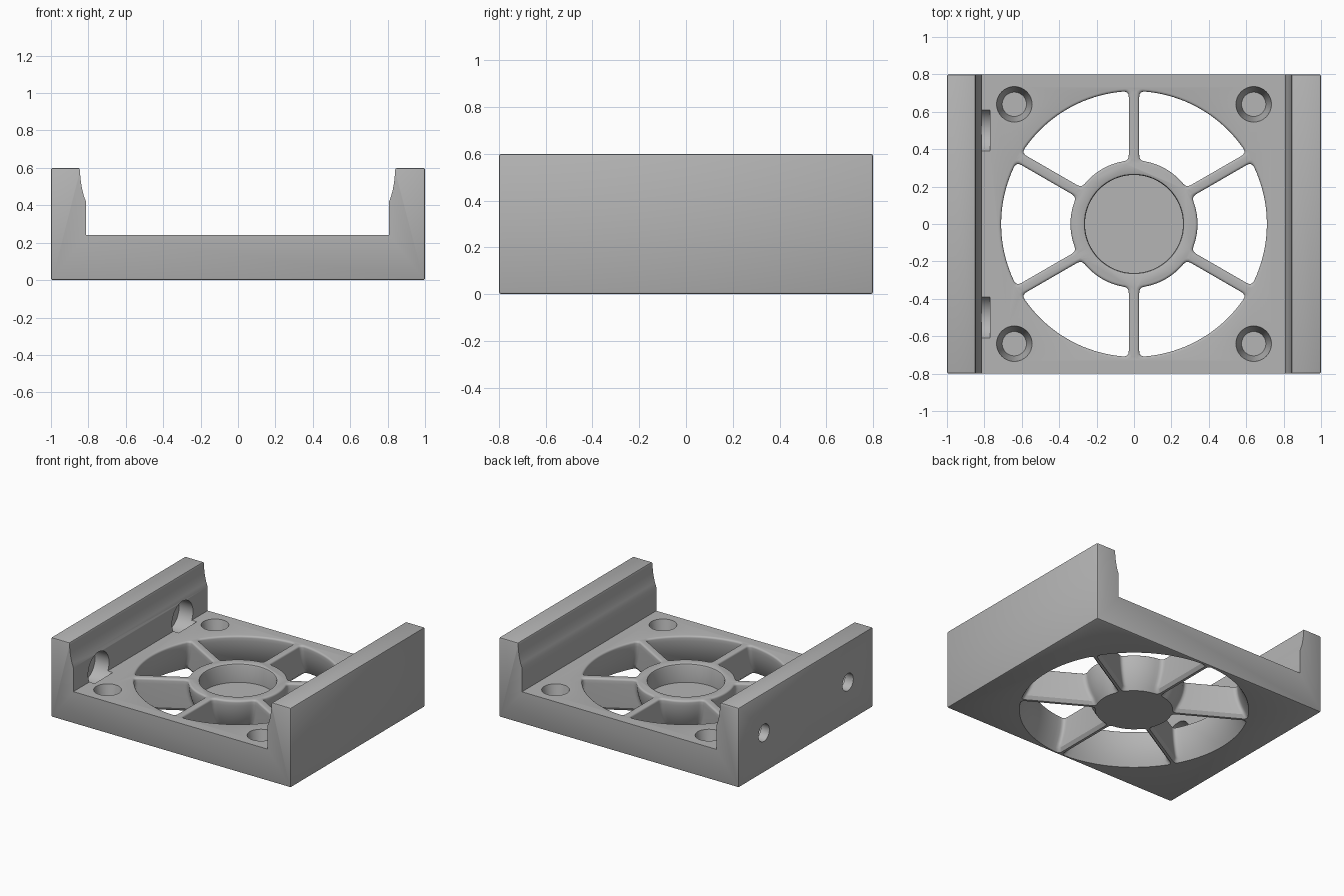
import bpy, bmesh
from math import sin, cos, asin, pi, radians, sqrt
from mathutils import Matrix, Vector

cube = bpy.data.objects.get("Cube")
if cube:
    bpy.data.objects.remove(cube, do_unlink=True)

FLOOR, TOP, DEPTH = 0.24, 0.6, 0.8

grey = bpy.data.materials.new("plain grey")
grey.use_nodes = True
grey.diffuse_color = (0.46, 0.46, 0.46, 1)
grey.node_tree.nodes["Principled BSDF"].inputs["Base Color"].default_value = grey.diffuse_color


def make_object(name, bm):
    bmesh.ops.recalc_face_normals(bm, faces=bm.faces)
    mesh = bpy.data.meshes.new(name)
    bm.to_mesh(mesh)
    bm.free()
    mesh.materials.append(grey)
    obj = bpy.data.objects.new(name, mesh)
    bpy.context.collection.objects.link(obj)
    return obj


def loft(bm, layers, matrix):
    """Closed solid through a stack of equal-length contours."""
    rings = [[bm.verts.new(matrix @ Vector(p)) for p in layer] for layer in layers]
    n = len(rings[0])
    for a, b in zip(rings, rings[1:]):
        for i in range(n):
            j = (i + 1) % n
            bm.faces.new((a[i], a[j], b[j], b[i]))
    bm.faces.new(rings[0][::-1])
    bm.faces.new(rings[-1])


def turned(bm, profile, matrix, sides=48):
    """Solid of revolution from (radius, height) pairs."""
    loft(bm, [[(r * cos(2 * pi * i / sides), r * sin(2 * pi * i / sides), z)
               for i in range(sides)] for r, z in profile], matrix)


def sector(z, r_in, r_out, half, corner=0.03):
    """Outline of one air opening between two spokes, with rounded corners."""
    def polar(r, a):
        return Vector((r * cos(a), r * sin(a), z))

    def limit(r):
        return radians(30) - asin(half / r)

    def bend(a, p, b):
        return [a * (1 - t) ** 2 + p * 2 * t * (1 - t) + b * t * t
                for t in (0.25, 0.5, 0.75)]

    a_out, a_in = limit(r_out), limit(r_in)
    arc_out, arc_in = a_out - corner / r_out, a_in - corner / r_in
    points = []
    for r, arc, side, n in ((r_out, arc_out, 1, 20), (r_in, arc_in, -1, 10)):
        run = [polar(r, side * arc * (2 * i / n - 1)) for i in range(n + 1)]
        tip = polar(r, side * limit(r))
        other = r_in if side == 1 else r_out
        along = (polar(other, side * limit(other)) - tip).normalized()
        end = tip + along * corner
        # the opening is symmetric, so the starting corner mirrors the ending one
        finish = bend(run[-1], tip, end) + [end]
        start = [Vector((p.x, -p.y, p.z)) for p in reversed(finish)]
        points += start + run + finish
    return points


# Tray: floor with two side walls, hollowed at the top of each wall
curve = [(0, FLOOR), (0, 0.42), (0.011, 0.45), (0.02, 0.485),
         (0.027, 0.525), (0.032, 0.575), (0.033, TOP)]
outline = [(-1, 0), (1, 0), (1, TOP)]
outline += [(0.808 + dx, z) for dx, z in reversed(curve)]
outline += [(-0.813 - dx, z) for dx, z in curve] + [(-1, TOP)]
bm = bmesh.new()
loft(bm, [[(x, y, z) for x, z in outline] for y in (-DEPTH, DEPTH)], Matrix())


def is_outer(e):
    v, w = e.verts
    return any(abs(a - b) < 1e-5 and abs(a - c) < 1e-5 for a, b, c in (
        (v.co.z, w.co.z, 0), (v.co.z, w.co.z, TOP),
        (abs(v.co.x), abs(w.co.x), 1)))


bmesh.ops.bevel(bm, geom=[e for e in bm.edges if is_outer(e)], offset=0.01,
                segments=2, profile=0.5, affect='EDGES')
tray = make_object("fan_tray", bm)

# Cutters: six flared openings, leaving a tapered hub and spokes
cut = bmesh.new()
FILLET = 0.014
rows = [(-0.02, 0), (0, 0)] + [(FLOOR - FILLET) * i / 8 for i in range(1, 1)]
heights = [0, 0.025] + [0.025 + (FLOOR - FILLET - 0.025) * i / 8 for i in range(1, 9)]
heights += [FLOOR - FILLET * k for k in (0.6, 0.3, 0.1, 0)]
layers = []
for z in heights:
    flare = 0.075 * (1 - z / FLOOR) ** 2
    rise = max(0, z - FLOOR + FILLET)
    soft = FILLET - sqrt(max(0, FILLET ** 2 - rise ** 2))
    half = 0.028 - soft - 0.018 * max(0, 1 - z / 0.025)
    layers.append(sector(z, 0.34 - flare - soft, 0.71 + flare + soft, half))
below = [p + Vector((0, 0, -0.03)) for p in layers[0]]
above = [p + Vector((0, 0, 0.05)) for p in layers[-1]]
layers = [below] + layers + [above]
for k in range(6):
    loft(cut, layers, Matrix.Rotation(radians(60 * k), 4, 'Z'))

# Hub recess with a softened rim
turned(cut, [(0.262, 0.1), (0.262, FLOOR - 0.014), (0.266, FLOOR - 0.004),
             (0.276, FLOOR), (0.276, 0.3)], Matrix(), 64)

# Blind tapered screw holes in the four corners
for x in (-0.64, 0.64):
    for y in (-0.64, 0.64):
        turned(cut, [(0.065, 0.09), (0.095, FLOOR), (0.095, 0.3)],
               Matrix.Translation((x, y, 0)), 32)

# Stepped bolt holes through the right-hand wall
for y in (-0.5, 0.5):
    turned(cut, [(0.065, -1.05), (0.065, -0.93), (0.125, -0.93), (0.125, -0.77)],
           Matrix.Translation((0, y, 0.3)) @ Matrix.Rotation(pi / 2, 4, 'Y'), 32)

cutter = make_object("opening_cutter", cut)
cutter.hide_render = True

bpy.context.view_layer.objects.active = tray
tray.select_set(True)
cutter.select_set(False)
mod = tray.modifiers.new("openings", 'BOOLEAN')
mod.operation = 'DIFFERENCE'
mod.solver = 'EXACT'
mod.object = cutter
bpy.ops.object.modifier_apply(modifier=mod.name)
bpy.data.objects.remove(cutter, do_unlink=True)
bpy.ops.object.shade_smooth_by_angle(angle=radians(32))
